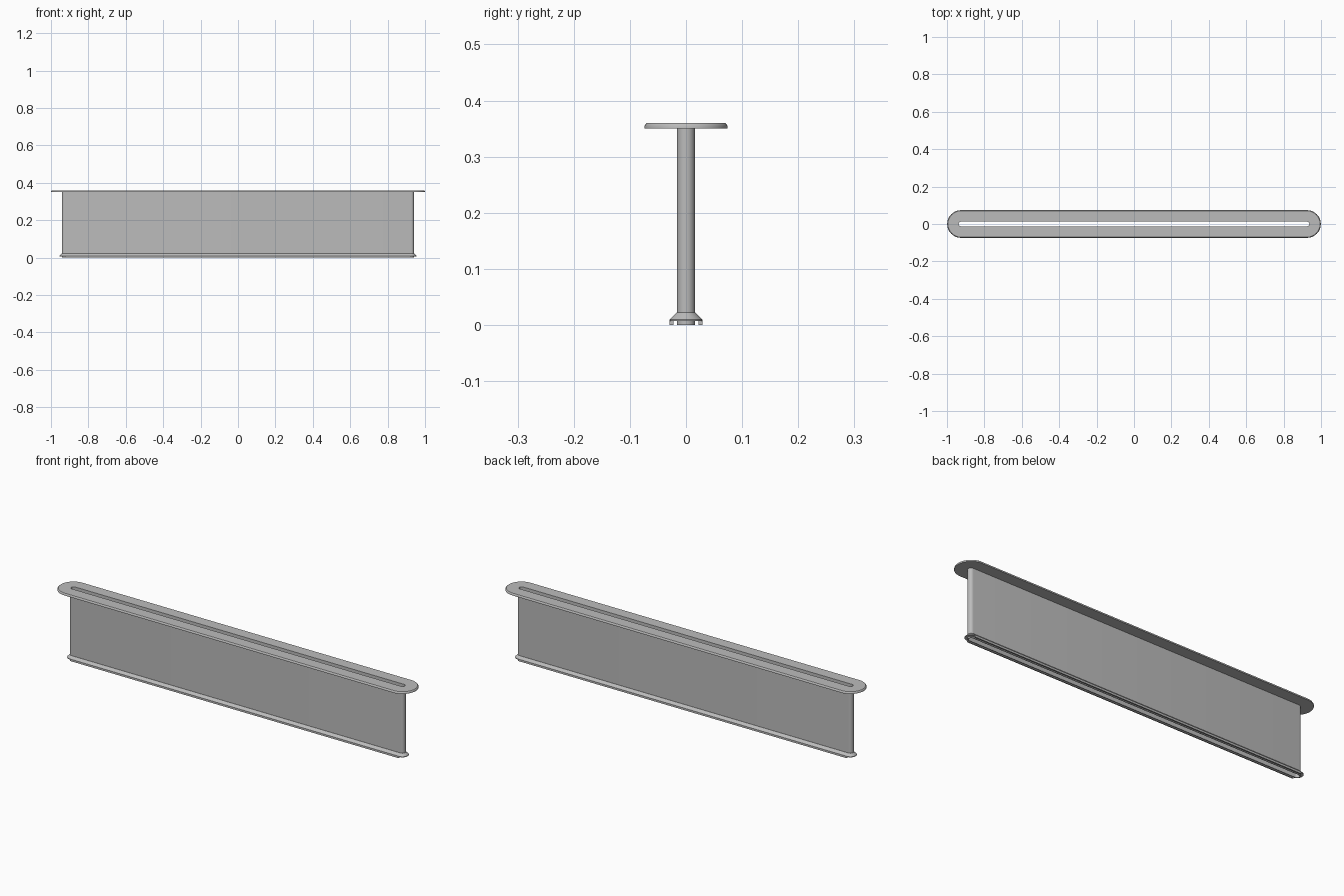
import bpy, bmesh, math

cube = bpy.data.objects.get("Cube")
if cube:
    bpy.data.objects.remove(cube, do_unlink=True)

HALF = 0.925      # half length of the straight sides
ARC = 16          # segments per rounded end

metal = bpy.data.materials.new("plain grey")
metal.use_nodes = True
grey = (0.5, 0.5, 0.5, 1)
metal.diffuse_color = grey
metal.node_tree.nodes["Principled BSDF"].inputs["Base Color"].default_value = grey


def finish(bm, name):
    bmesh.ops.recalc_face_normals(bm, faces=bm.faces)
    mesh = bpy.data.meshes.new(name)
    bm.to_mesh(mesh)
    bm.free()
    mesh.materials.append(metal)
    obj = bpy.data.objects.new(name, mesh)
    bpy.context.collection.objects.link(obj)
    bpy.ops.object.select_all(action="DESELECT")
    obj.select_set(True)
    bpy.context.view_layer.objects.active = obj
    bpy.ops.object.shade_smooth_by_angle(angle=math.radians(30))
    return obj


def slot_ring(bm, radius, z):
    """Ring of vertices around a long slot with round ends."""
    ring = []
    for side in (1, -1):
        for i in range(ARC + 1):
            a = math.pi * (i / ARC - 0.5)
            ring.append(bm.verts.new((side * (HALF + radius * math.cos(a)),
                                      side * radius * math.sin(a), z)))
    return ring


def sweep(name, profile):
    """Closed (radius, z) profile carried around the slot."""
    bm = bmesh.new()
    rings = [slot_ring(bm, r, z) for r, z in profile]
    for a, b in zip(rings, rings[1:] + rings[:1]):
        for i in range(len(a)):
            j = (i + 1) % len(a)
            bm.faces.new((a[i], a[j], b[j], b[i]))
    return finish(bm, name)


INNER, OUTER = 0.0125, 0.016

# Thin hollow wall
sweep("sleeve_wall", [(INNER, 0), (OUTER, 0), (OUTER, 0.35), (INNER, 0.35)])

# Wide top flange with a chamfered rim
sweep("top_flange", [(INNER, 0.35), (0.074, 0.35), (0.074, 0.355),
                     (0.0725, 0.358), (0.07, 0.36), (INNER, 0.36)])

# Flared collar near the bottom
sweep("bottom_collar", [(OUTER, 0.007), (0.029, 0.007), (0.029, 0.01),
                        (0.0165, 0.022), (OUTER, 0.022)])

# Downward lips along the straight sides of the collar
for name, side in (("front_lip", -1), ("back_lip", 1)):
    bm = bmesh.new()
    bmesh.ops.create_cube(bm, size=1)
    bmesh.ops.scale(bm, vec=(2 * HALF, 0.0065, 0.008), verts=bm.verts)
    bmesh.ops.translate(bm, vec=(0, side * 0.02575, 0.004), verts=bm.verts)
    finish(bm, name)
